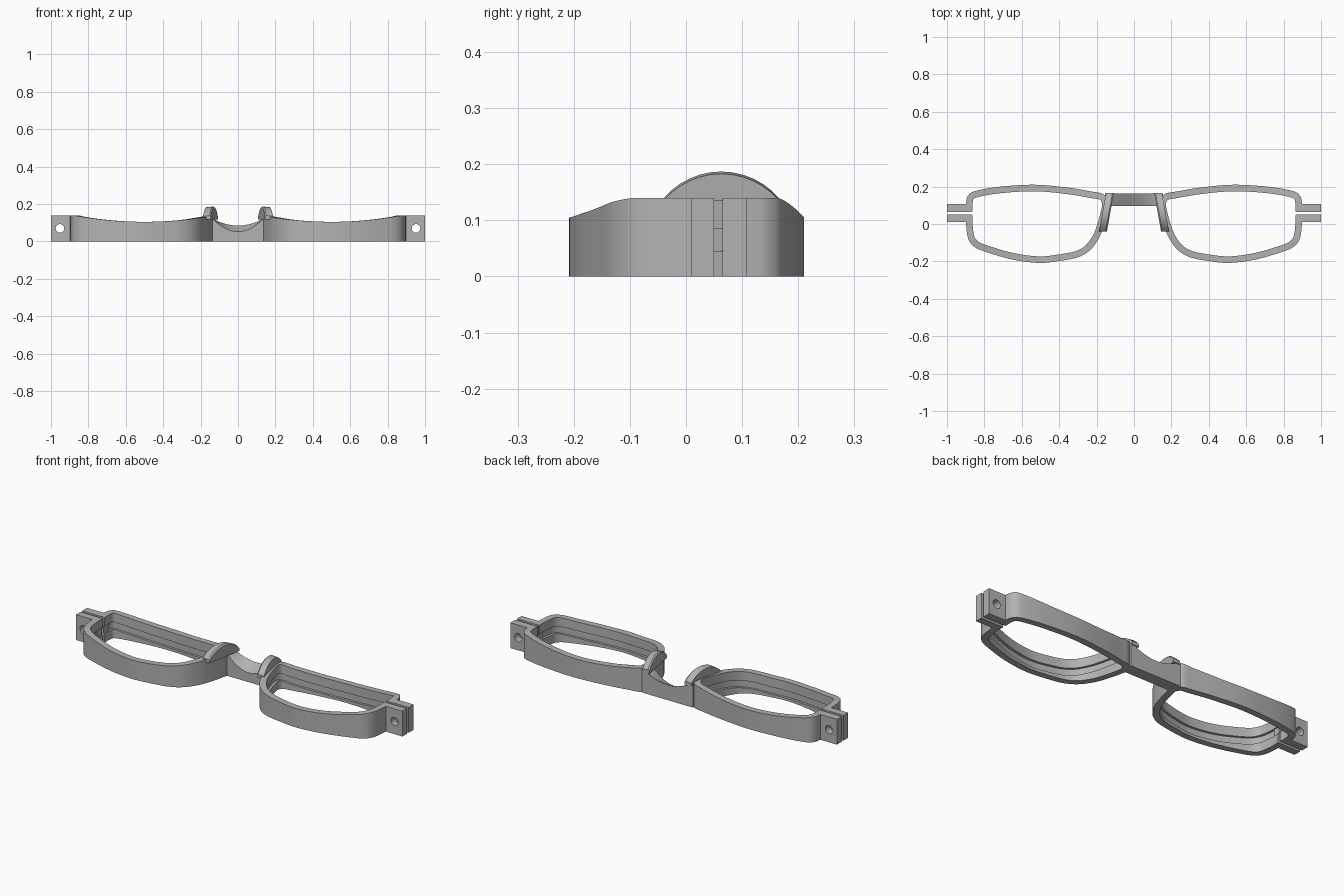
import bpy, bmesh, math
from mathutils import Vector

cube = bpy.data.objects.get("Cube")
if cube:
    bpy.data.objects.remove(cube, do_unlink=True)

grey = bpy.data.materials.new("plain grey")
grey.use_nodes = True
grey.diffuse_color = (0.45, 0.45, 0.45, 1)
grey.node_tree.nodes["Principled BSDF"].inputs["Base Color"].default_value = (0.45, 0.45, 0.45, 1)


def finish(ob, angle=30):
    ob.data.materials.append(grey)
    bpy.ops.object.select_all(action="DESELECT")
    ob.select_set(True)
    bpy.context.view_layer.objects.active = ob
    bpy.ops.object.shade_smooth_by_angle(angle=math.radians(angle))


def loft(name, sections, angle=30):
    """Skin a list of closed cross-sections and cap both ends."""
    bm = bmesh.new()
    rings = [[bm.verts.new(p) for p in s] for s in sections]
    n = len(rings[0])
    for a, b in zip(rings, rings[1:]):
        for i in range(n):
            j = (i + 1) % n
            bm.faces.new((a[i], a[j], b[j], b[i]))
    bm.faces.new(rings[0])
    bm.faces.new(rings[-1])
    bmesh.ops.recalc_face_normals(bm, faces=bm.faces)
    mesh = bpy.data.meshes.new(name)
    bm.to_mesh(mesh)
    bm.free()
    ob = bpy.data.objects.new(name, mesh)
    bpy.context.collection.objects.link(ob)
    finish(ob, angle)
    return ob


def smooth_path(pts, steps=6):
    """Catmull-Rom through the points."""
    p = [Vector(q) for q in pts]
    p = [2 * p[0] - p[1]] + p + [2 * p[-1] - p[-2]]
    out = []
    for i in range(1, len(p) - 2):
        a, b, c, d = p[i - 1:i + 3]
        for k in range(steps):
            t = k / steps
            out.append(0.5 * (2 * b + (c - a) * t + (2 * a - 5 * b + 4 * c - d) * t ** 2
                              + (3 * b - a - 3 * c + d) * t ** 3))
    return out + [p[-2]]


# Lens rim outline, split at the hinge slot
OUTLINE = [(.898, .065), (.898, .11), (.888, .15), (.85, .176), (.72, .199), (.53, .21),
           (.35, .194), (.23, .174), (.165, .16), (.136, .115), (.143, .06), (.165, -.02),
           (.19, -.08), (.235, -.14), (.30, -.178), (.40, -.198), (.51, -.208), (.65, -.19),
           (.78, -.153), (.85, -.124), (.886, -.08), (.898, 0), (.898, .05)]


def dip(x):
    """Shallow sag of the rim towards the lens centre."""
    return 0.035 * (1 - min(1, ((abs(x) - 0.5) / 0.38) ** 2))


def rim(name, side):
    path = smooth_path(OUTLINE)
    sections = []
    for i, p in enumerate(path):
        t = (path[min(i + 1, len(path) - 1)] - path[max(i - 1, 0)]).normalized()
        inward = Vector((-t.y, t.x))
        inner, groove = p + inward * 0.035, p + inward * 0.022
        sag = dip(p.x)
        prof = [(p, 0), (p, 0.14 - sag), (inner, 0.14 - sag), (inner, 0.09 - sag),
                (groove, 0.09 - sag), (groove, 0.05 - sag), (inner, 0.05 - sag), (inner, 0)]
        sections.append([(side * q.x, q.y, z) for q, z in prof])
    loft(name, sections)


def hinge_tab(name, side, y0, y1):
    """Square lug with a round screw hole."""
    cu = bpy.data.curves.new(name, "CURVE")
    cu.dimensions = "2D"
    cu.fill_mode = "BOTH"
    cu.extrude = (y1 - y0) / 2
    square = [(.87, 0), (1, 0), (1, .14), (.87, .14)]
    hole = [(.952 + .023 * math.cos(a * math.pi / 12), .07 + .023 * math.sin(a * math.pi / 12))
            for a in range(24)]
    for loop in (square, hole):
        sp = cu.splines.new("POLY")
        sp.points.add(len(loop) - 1)
        for pt, (x, z) in zip(sp.points, loop):
            pt.co = (side * x, z, 0, 1)
        sp.use_cyclic_u = True
    ob = bpy.data.objects.new(name, cu)
    bpy.context.collection.objects.link(ob)
    ob.location.y = (y0 + y1) / 2
    ob.rotation_euler.x = math.pi / 2
    bpy.ops.object.select_all(action="DESELECT")
    ob.select_set(True)
    bpy.context.view_layer.objects.active = ob
    bpy.ops.object.convert(target="MESH")
    finish(bpy.context.object)


def nose_pad(name, side):
    """Arched pad, slanting outwards to the front."""
    sections = []
    for i in range(13):
        a = math.radians(-50 + 100 * i / 12)
        y, z = 0.063 + 0.135 * math.sin(a), 0.052 + 0.135 * math.cos(a)
        f = (y + 0.04) / 0.205
        x = 0.166 - 0.037 * f
        sections.append([(side * (x + dx), y, h) for dx, h in
                         ((-.021, .118), (-.021, z - .006), (-.014, z), (.021, z - .004), (.021, .118))])
    loft(name, sections, 25)


for label, s in (("left", 1), ("right", -1)):
    rim(label + "_rim", s)
    hinge_tab(label + "_front_hinge_tab", s, 0.01, 0.05)
    hinge_tab(label + "_back_hinge_tab", s, 0.065, 0.108)
    nose_pad(label + "_nose_pad", s)

# Bridge with a scooped, sloping top
bridge = []
for i in range(25):
    x = -0.155 + 0.31 * i / 24
    u = (x / 0.135) ** 2
    front, back = min(0.128, 0.052 + 0.07 * u), min(0.13, 0.085 + 0.037 * u)
    bridge.append([(x, 0.096, 0), (x, 0.096, front), (x, 0.162, back), (x, 0.162, 0)])
loft("bridge", bridge)
